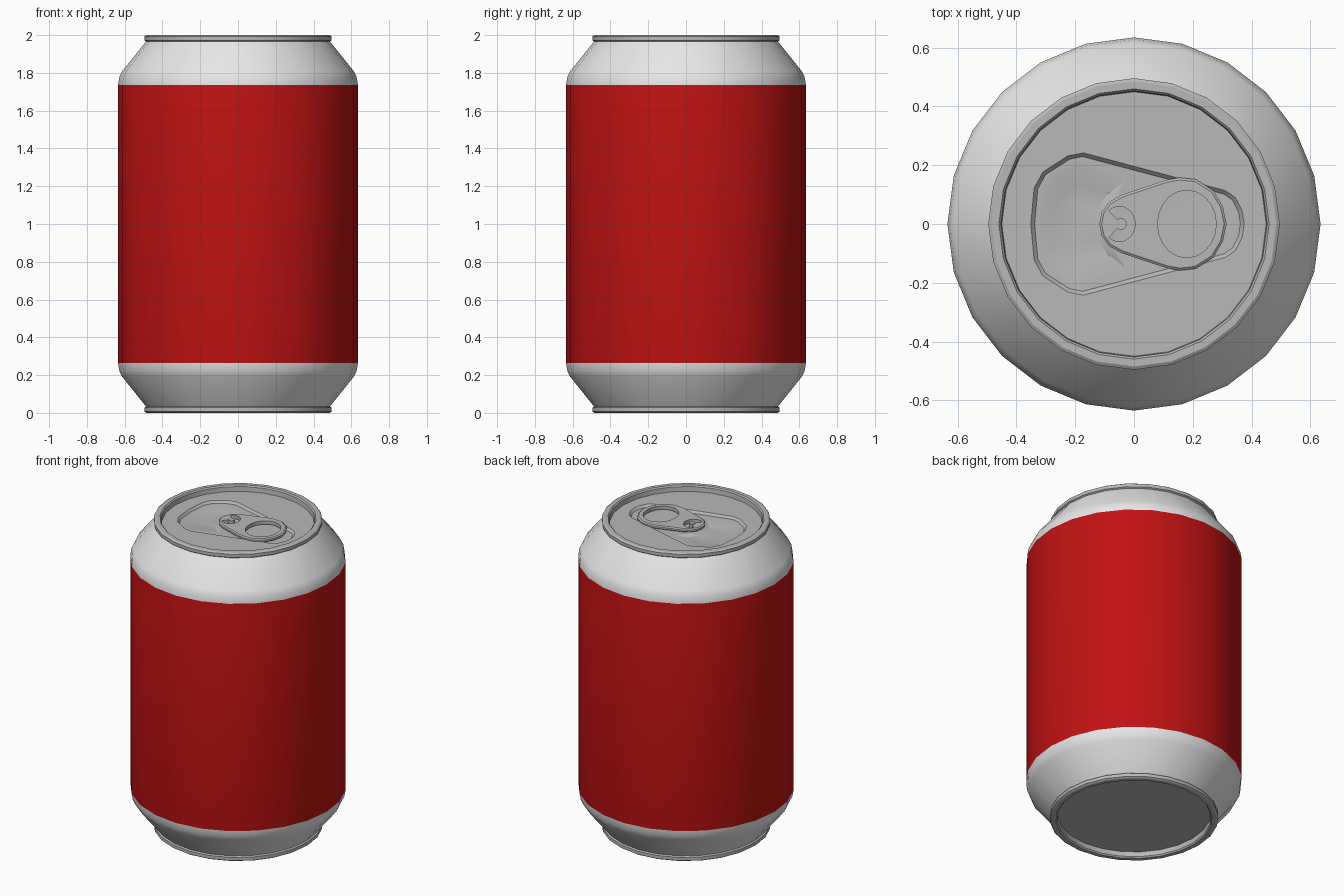
import bpy, bmesh, math

if "Cube" in bpy.data.objects:
    bpy.data.objects.remove(bpy.data.objects["Cube"])

SIDES = 24


def material(name, rgb):
    m = bpy.data.materials.new(name)
    m.diffuse_color = (*rgb, 1)
    m.use_nodes = True
    m.node_tree.nodes["Principled BSDF"].inputs["Base Color"].default_value = m.diffuse_color
    return m


SILVER = material("light_silver", (0.8, 0.8, 0.8))
RED = material("red_paint", (0.53, 0.006, 0.006))
GREY = material("lid_grey", (0.48, 0.48, 0.48))


def finish(name, bm, mats, angle=30):
    me = bpy.data.meshes.new(name)
    bm.to_mesh(me)
    bm.free()
    for m in mats:
        me.materials.append(m)
    me.shade_smooth()
    me.set_sharp_from_angle(angle=math.radians(angle))
    ob = bpy.data.objects.new(name, me)
    bpy.context.collection.objects.link(ob)
    return ob


def circle(r, n=SIDES, cx=0, ry=None):
    ry = ry or r
    return [(cx + r * math.cos(math.tau * i / n), ry * math.sin(math.tau * i / n)) for i in range(n)]


def mirrored(half):
    """Closed counter-clockwise outline from its +y half, listed left to right."""
    return [(x, -y) for x, y in half] + [(x, y) for x, y in half[-2:0:-1]]


def inset(pts, d):
    out = []
    for i, (x, y) in enumerate(pts):
        (ax, ay), (bx, by) = pts[i - 1], pts[(i + 1) % len(pts)]
        l = math.hypot(bx - ax, by - ay)
        out.append((x - (by - ay) / l * d, y + (bx - ax) / l * d))
    return out


def loop(bm, pts, z):
    return [bm.verts.new((x, y, z)) for x, y in pts]


def bridge(bm, a, b):
    n = len(a)
    for i in range(n):
        j = (i + 1) % n
        bm.faces.new((a[i], a[j], b[j], b[i]))


def fill(bm, *loops):
    """Flat face between an outer loop and any holes."""
    edges = []
    for lp in loops:
        for i in range(len(lp)):
            pair = (lp[i - 1], lp[i])
            edges.append(bm.edges.get(pair) or bm.edges.new(pair))
    res = bmesh.ops.triangle_fill(bm, use_beauty=True, edges=edges, normal=(0, 0, 1))
    for f in res["geom"]:
        if isinstance(f, bmesh.types.BMFace):
            f.normal_update()
            if f.normal.z < 0:
                f.normal_flip()


# Can body: half profile (radius, height from the middle), mirrored top to bottom
half = [(0.45, 0.962), (0.453, 0.992), (0.46, 1.0), (0.485, 1.0), (0.496, 0.993),
        (0.496, 0.972), (0.487, 0.966), (0.615, 0.806), (0.628, 0.778), (0.635, 0.737)]
profile = [(r, 1 - h) for r, h in half] + [(r, 1 + h) for r, h in reversed(half)]
bm = bmesh.new()
rings = [loop(bm, circle(r), z) for r, z in profile]
for a, b in zip(rings, rings[1:]):
    bridge(bm, a, b)
bm.faces.new(rings[0][::-1])
for f in bm.faces:
    c = f.calc_center_median()
    h = abs(c.z - 1)
    f.material_index = 1 if h < 0.7 and len(f.verts) == 4 else 0 if h < 0.964 else 2
    if c.xy.length < 0.47:
        f.material_index = 2
finish("can_body", bm, [SILVER, RED, GREY])

# Lid with a teardrop recess and a shallow mouth dent
LID, FLOOR = 1.962, 1.948
recess = mirrored([(-0.351, 0), (-0.34, 0.122), (-0.31, 0.177), (-0.225, 0.232), (-0.172, 0.242),
                   (0.31, 0.114), (0.345, 0.09), (0.368, 0.045), (0.375, 0)])
dent = mirrored([(-0.315, 0), (-0.305, 0.1), (-0.265, 0.165), (-0.2, 0.196),
                 (-0.03, 0.147), (-0.085, 0.07), (-0.1, 0)])
bm = bmesh.new()
edge = loop(bm, circle(0.45), LID)
rim = loop(bm, recess, LID)
fill(bm, edge, rim)
low = loop(bm, inset(recess, 0.013), FLOOR)
bridge(bm, rim, low)
mouth = loop(bm, dent, FLOOR)
fill(bm, low, mouth)
deep = loop(bm, [(-0.2 + (x + 0.2) * 0.65, y * 0.7) for x, y in dent], FLOOR - 0.014)
bridge(bm, mouth, deep)
fill(bm, deep)
finish("lid", bm, [GREY])

# Pull tab with finger hole and a C-shaped slot round the rivet
tab = mirrored([(-0.118, 0), (-0.11, 0.04), (-0.085, 0.075), (-0.04, 0.1), (0.11, 0.15),
                (0.155, 0.158), (0.21, 0.152), (0.27, 0.114), (0.302, 0.06), (0.315, 0)])
arc = [math.radians(a) for a in range(-130, 131, 20)]
slot = [(-0.05 + 0.054 * math.cos(a), 0.06 * math.sin(a)) for a in arc]
slot += [(-0.045 + 0.02 * math.cos(a), 0.02 * math.sin(a)) for a in reversed(arc)]
holes = [circle(0.1, 20, 0.18, 0.115), slot]
T0, T1 = 1.954, 1.977
bm = bmesh.new()
levels = [loop(bm, inset(tab, d), z) for d, z in
          [(0.008, T0), (0, T0 + 0.006), (0, T1 - 0.006), (0.008, T1)]]
for a, b in zip(levels, levels[1:]):
    bridge(bm, a, b)
tops = [loop(bm, h, T1) for h in holes]
bottoms = [loop(bm, h, T0) for h in holes]
for a, b in zip(tops, bottoms):
    bridge(bm, a, b)
fill(bm, levels[-1], *tops)
fill(bm, levels[0], *bottoms)
bmesh.ops.recalc_face_normals(bm, faces=bm.faces)
finish("pull_tab", bm, [GREY])

# Rivet post joining the tab to the lid
bm = bmesh.new()
a, b = loop(bm, circle(0.018, 12, -0.045), FLOOR - 0.01), loop(bm, circle(0.018, 12, -0.045), T1 + 0.002)
bridge(bm, a, b)
bm.faces.new(b)
finish("rivet", bm, [GREY])
